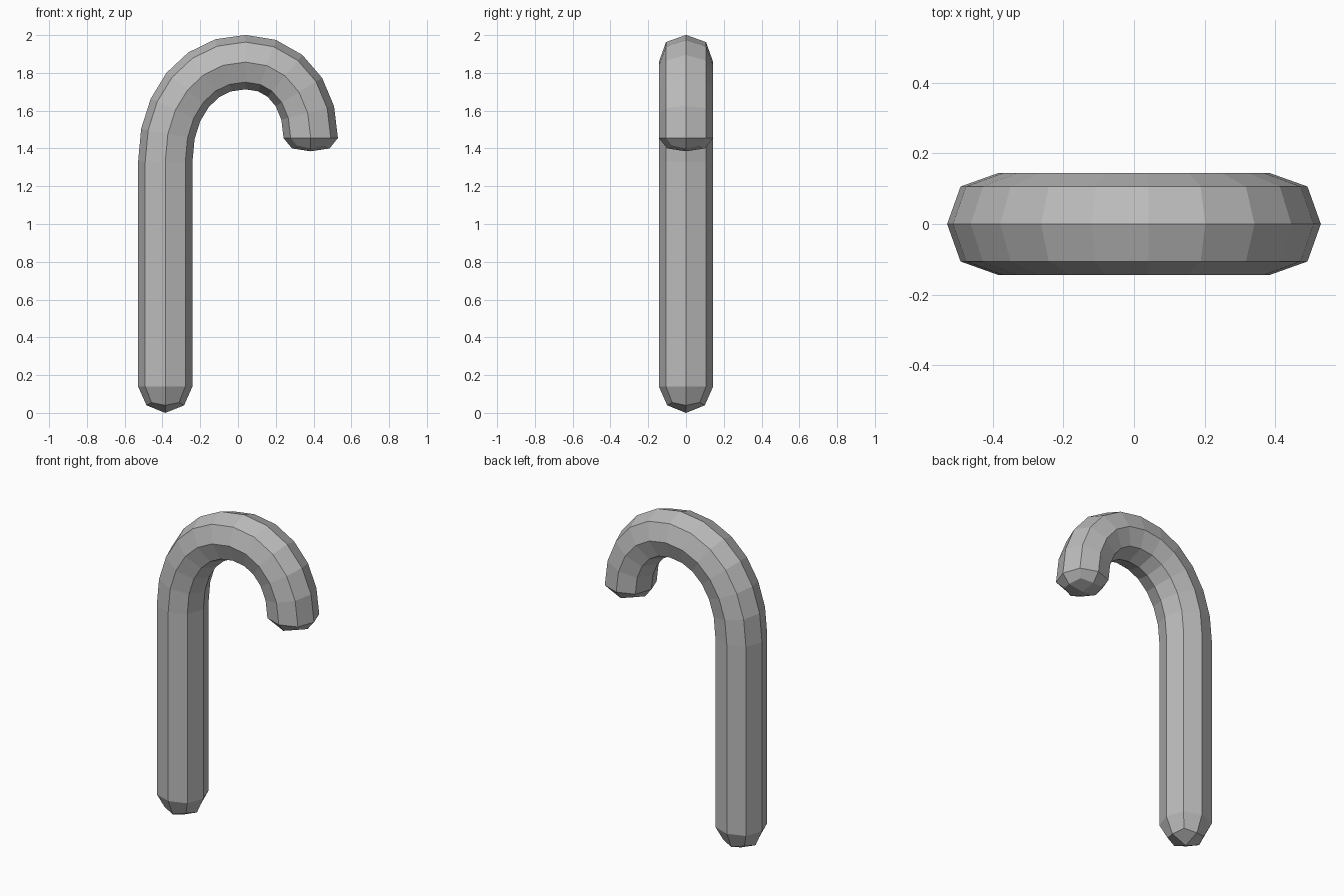
import bpy, bmesh
from math import sin, cos, pi
from mathutils import Vector

cube = bpy.data.objects.get("Cube")
if cube:
    bpy.data.objects.remove(cube, do_unlink=True)

HALF = 0.385              # distance of both shaft axes from the middle
R_AXIS, R_DIAG = 0.144, 0.15
APEX_X, APEX_Z = 0.04, 1.857
FOOT, SHOULDER, TIP = 0.14, 1.33, 1.455


def bend(t, side, rx, rz):
    """Point on a slightly full quarter arc: t = 0 at its shaft, 1 at the apex."""
    a, p = t * pi / 2, 2 / 2.12
    return Vector((APEX_X + side * rx * cos(a) ** p, 0,
                   APEX_Z - rz + rz * sin(a) ** p))


# Centre line: straight shaft, rising bend, falling bend
path = [Vector((-HALF, 0, FOOT))]
path += [bend(i / 6, -1, HALF + APEX_X, APEX_Z - SHOULDER) for i in range(7)]
path += [bend(i / 5, 1, HALF - APEX_X, APEX_Z - TIP) for i in range(4, -1, -1)]

bm = bmesh.new()


def ring(centre, direction, scale=1.0, lift=0.0):
    """Eight-sided section; lift shifts the diagonal corners along the path."""
    out = Vector((-direction.z, 0, direction.x))
    verts = []
    for k in range(8):
        a = k * pi / 4
        r = (R_DIAG if k % 2 else R_AXIS) * scale
        shift = direction * lift if k % 2 else Vector()
        verts.append(bm.verts.new(
            centre + shift + out * r * cos(a) + Vector((0, r * sin(a), 0))))
    return verts


def close(centre, direction, verts):
    """Rounded end: a narrower ring, then four quads meeting at a pole."""
    inner = ring(centre + direction * 0.1, direction, 0.69, -0.015)
    pole = bm.verts.new(centre + direction * 0.14 * (1 if centre.x < 0 else 0.5))
    if centre.x > 0:
        # The hook end is flatter than the foot
        for v in inner:
            v.co -= direction * 0.045
    bridge(verts, inner)
    for k in range(0, 8, 2):
        bm.faces.new((inner[k], inner[k + 1], inner[(k + 2) % 8], pole))


def bridge(a, b):
    for k in range(8):
        n = (k + 1) % 8
        bm.faces.new((a[k], a[n], b[n], b[k]))


rings = []
last = len(path) - 1
for i, p in enumerate(path):
    if i <= 1:
        d = Vector((0, 0, 1))
    elif i == last:
        d = Vector((0, 0, -1))
    else:
        d = (path[i + 1] - path[i - 1]).normalized()
    rings.append(ring(p, d))
for a, b in zip(rings, rings[1:]):
    bridge(a, b)

# End caps; the foot faces down, so its section order is mirrored to match
close(path[-1], Vector((0, 0, -1)), rings[-1])
foot = rings[0]
foot = [foot[(4 - k) % 8] for k in range(8)]
close(path[0], Vector((0, 0, -1)), foot)
bmesh.ops.recalc_face_normals(bm, faces=bm.faces)

mesh = bpy.data.meshes.new("hooked_cane")
bm.to_mesh(mesh)
bm.free()
cane = bpy.data.objects.new("hooked_cane", mesh)
bpy.context.collection.objects.link(cane)

grey = bpy.data.materials.new("plain_grey")
grey.use_nodes = True
colour = (0.5, 0.5, 0.5, 1)
grey.diffuse_color = colour
grey.node_tree.nodes["Principled BSDF"].inputs["Base Color"].default_value = colour
mesh.materials.append(grey)
